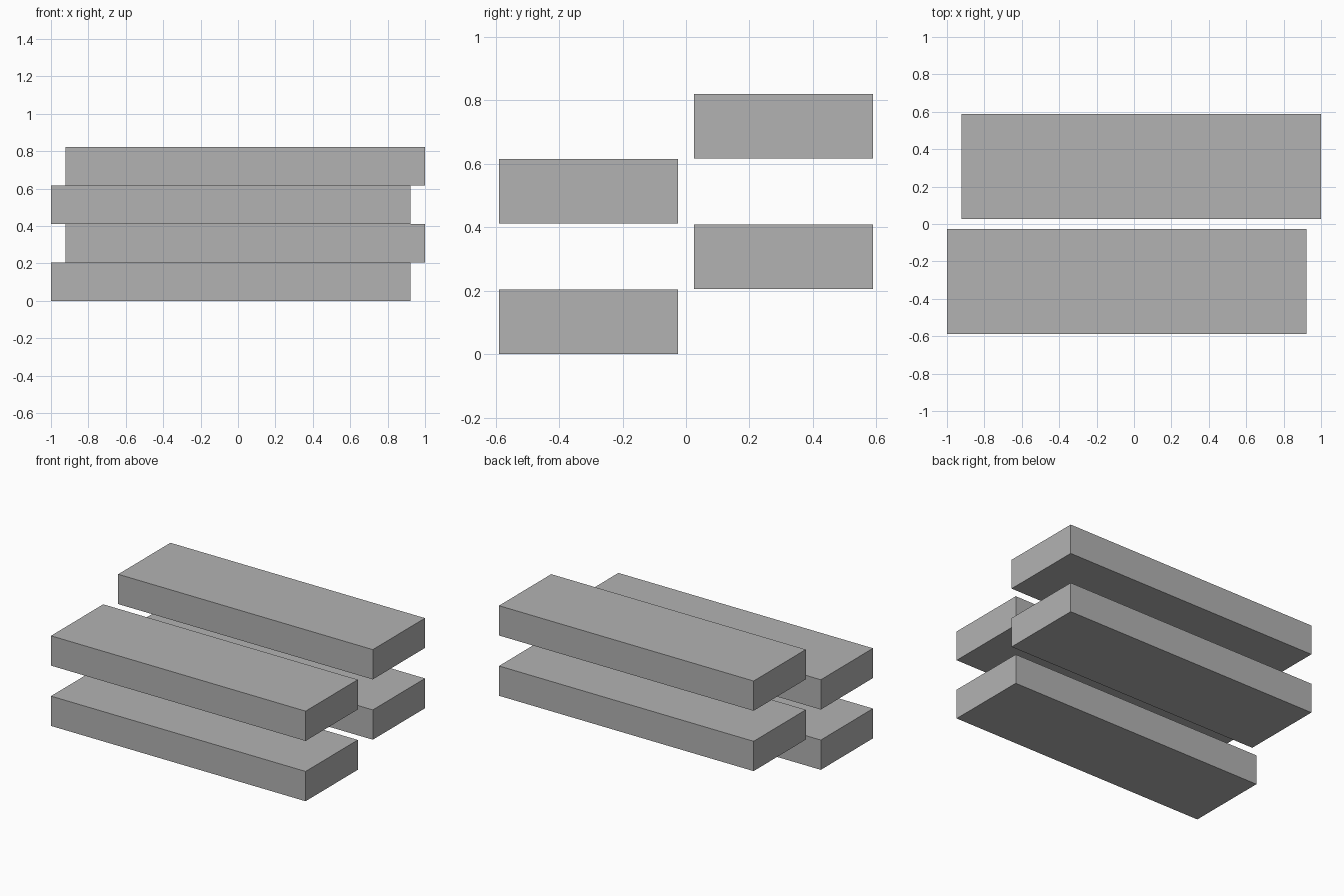
import bpy

if "Cube" in bpy.data.objects:
    bpy.data.objects.remove(bpy.data.objects["Cube"])

grey = bpy.data.materials.new("plain_grey")
grey.diffuse_color = (0.45, 0.45, 0.45, 1.0)
grey.use_nodes = True
grey.node_tree.nodes["Principled BSDF"].inputs["Base Color"].default_value = grey.diffuse_color

LENGTH, WIDTH, THICK = 1.923, 0.563, 0.2035
PITCH = 0.2058          # vertical step from one slab to the next
OFF_X, OFF_Y = 0.0385, 0.3075


def slab(name, x, y, z):
    """Flat rectangular slab with its underside at z."""
    bpy.ops.mesh.primitive_cube_add(size=1, location=(x, y, z + THICK / 2))
    ob = bpy.context.object
    ob.name = name
    ob.scale = (LENGTH, WIDTH, THICK)
    bpy.ops.object.transform_apply(location=False, rotation=False, scale=True)
    ob.data.materials.append(grey)


# Slabs alternate front-left and back-right while rising
for i in range(4):
    side = -1 if i % 2 == 0 else 1
    row = "front" if side < 0 else "back"
    level = "lower" if i < 2 else "upper"
    slab(f"{row}_{level}_slab", side * OFF_X, side * OFF_Y, i * PITCH)
